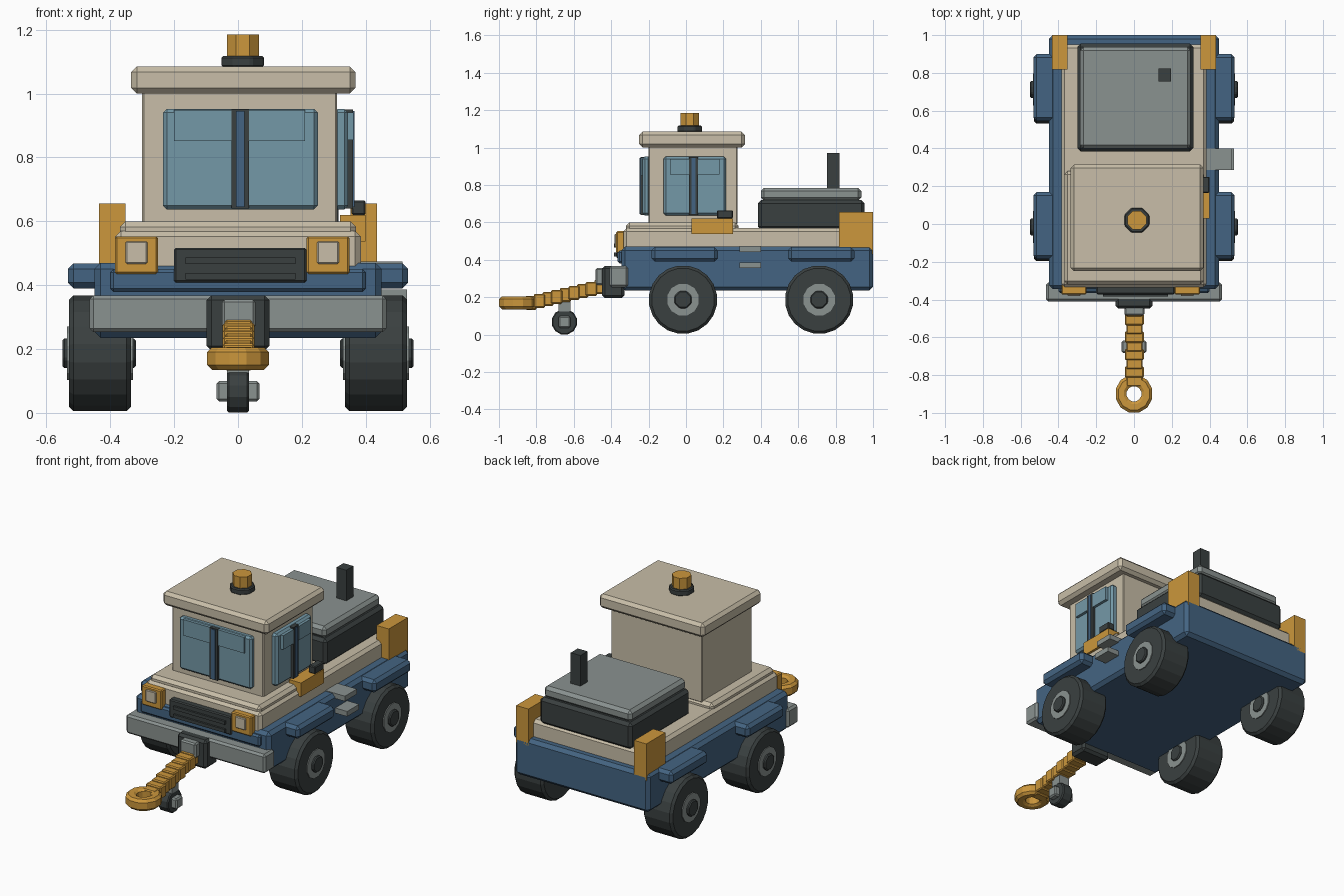
import bpy, bmesh, math
from mathutils import Matrix

cube = bpy.data.objects.get("Cube")
if cube:
    bpy.data.objects.remove(cube, do_unlink=True)


def material(name, rgb):
    lin = [((c / 255 + 0.055) / 1.055) ** 2.4 for c in rgb] + [1.0]
    m = bpy.data.materials.new(name)
    m.use_nodes = True
    m.diffuse_color = lin
    bsdf = m.node_tree.nodes["Principled BSDF"]
    bsdf.inputs["Base Color"].default_value = lin
    bsdf.inputs["Roughness"].default_value = 0.8
    return m


CREAM = material("cream paint", (200, 190, 168))
BLUE = material("blue paint", (68, 100, 130))
BLACK = material("dark rubber", (58, 64, 64))
GREY = material("grey metal", (138, 146, 144))
ORANGE = material("amber orange", (204, 151, 60))
GLASS = material("blue glass", (116, 152, 167))


def finish(name, bm, mat, bevel):
    me = bpy.data.meshes.new(name)
    bm.to_mesh(me)
    bm.free()
    me.materials.append(mat)
    ob = bpy.data.objects.new(name, me)
    bpy.context.collection.objects.link(ob)
    if bevel:
        mod = ob.modifiers.new("chamfer", 'BEVEL')
        mod.width, mod.segments, mod.limit_method = bevel, 1, 'ANGLE'
        mod.angle_limit = math.radians(40)
    return ob


def box(name, x, y, z, mat, bevel=0.0):
    """Box from (min, max) pairs."""
    bm = bmesh.new()
    mid = [(a + b) / 2 for a, b in (x, y, z)]
    size = [b - a for a, b in (x, y, z)]
    bmesh.ops.create_cube(bm, size=1, matrix=Matrix.Translation(mid) @ Matrix.Diagonal(size + [1]))
    return finish(name, bm, mat, bevel)


def drum(name, loc, r, depth, mat, axis='X', sides=20, bevel=0.0):
    """Flat-sided cylinder; r is measured to the flats."""
    bm = bmesh.new()
    turn = Matrix.Rotation(math.pi / 2, 4, 'Y') if axis == 'X' else Matrix.Identity(4)
    m = Matrix.Translation(loc) @ turn @ Matrix.Rotation(math.pi / sides, 4, 'Z')
    rr = r / math.cos(math.pi / sides)
    bmesh.ops.create_cone(bm, cap_ends=True, segments=sides, radius1=rr, radius2=rr, depth=depth, matrix=m)
    return finish(name, bm, mat, bevel)


# Chassis and fenders
box("chassis", (-0.45, 0.45), (-0.345, 1.0), (0.235, 0.47), BLUE, 0.02)
box("front_apron", (-0.40, 0.40), (-0.365, -0.30), (0.38, 0.45), BLUE, 0.01)
for side, sx in (("left", 1), ("right", -1)):
    for end, y in (("front", -0.01), ("rear", 0.72)):
        box(f"{end}_{side}_fender", sorted((sx * 0.36, sx * 0.533)),
            (y - 0.175, y + 0.18), (0.39, 0.468), BLUE, 0.018)

# Body shell
box("body_deck", (-0.385, 0.385), (-0.335, 0.95), (0.44, 0.57), CREAM, 0.018)
box("hood", (-0.37, 0.37), (-0.32, 0.28), (0.55, 0.60), CREAM, 0.018)

# Cab and roof
box("cab", (-0.30, 0.31), (-0.20, 0.275), (0.59, 1.01), CREAM, 0.005)
box("roof", (-0.335, 0.368), (-0.25, 0.315), (1.0, 1.085), CREAM, 0.018)
drum("beacon_base", (0.015, 0.02, 1.10), 0.066, 0.036, BLACK, 'Z', 8, 0.006)
drum("beacon", (0.015, 0.02, 1.15), 0.05, 0.07, ORANGE, 'Z', 8)

# Windshield with centre bar
box("windshield", (-0.235, 0.25), (-0.232, -0.19), (0.637, 0.952), GLASS, 0.012)
box("windshield_bar", (-0.02, 0.034), (-0.244, -0.2), (0.64, 0.95), BLACK)
box("windshield_bar_strip", (-0.006, 0.02), (-0.249, -0.24), (0.645, 0.945), BLUE)
for i, x in enumerate(((-0.20, -0.02), (0.034, 0.21))):
    box(f"windshield_upper_pane_{i}", x, (-0.241, -0.22), (0.852, 0.948), GLASS)

# Side window, left only
box("side_window", (0.30, 0.345), (-0.12, 0.215), (0.637, 0.952), GLASS, 0.012)
box("side_window_bar", (0.31, 0.360), (0.015, 0.065), (0.64, 0.95), BLACK)
box("side_window_bar_strip", (0.355, 0.365), (0.03, 0.05), (0.645, 0.945), BLUE)
for i, y in enumerate(((-0.085, 0.015), (0.065, 0.18))):
    box(f"side_upper_pane_{i}", (0.33, 0.362), y, (0.855, 0.94), GLASS)

# Side marker and steps, left only
box("side_marker", (0.32, 0.40), (0.03, 0.25), (0.537, 0.62), ORANGE)
box("side_marker_handle", (0.355, 0.40), (0.165, 0.25), (0.62, 0.665), BLACK, 0.005)
box("upper_step", (0.38, 0.515), (0.285, 0.40), (0.443, 0.474), GREY)
box("lower_step", (0.43, 0.53), (0.285, 0.40), (0.355, 0.386), GREY)

# Engine cover and exhaust
box("engine_box", (-0.30, 0.315), (0.385, 0.955), (0.56, 0.72), BLACK, 0.018)
box("engine_lid", (-0.285, 0.30), (0.40, 0.937), (0.715, 0.785), GREY, 0.018)
box("exhaust", (0.13, 0.195), (0.755, 0.822), (0.78, 0.97), BLACK)

# Paired details
for side, sx in (("left", 1), ("right", -1)):
    box(f"rear_{side}_lamp", sorted((sx * 0.353, sx * 0.435)), (0.818, 1.0), (0.432, 0.655), ORANGE)
    cx = 0.282 if sx > 0 else -0.318
    box(f"{side}_headlight", (cx - 0.067, cx + 0.067), (-0.373, -0.32), (0.435, 0.553), ORANGE, 0.006)
    box(f"{side}_headlight_lens", (cx - 0.034, cx + 0.034), (-0.382, -0.36), (0.467, 0.537), CREAM, 0.004)

# Grille
box("grille", (-0.20, 0.215), (-0.372, -0.32), (0.408, 0.517), BLACK, 0.006)
for i, z in enumerate((0.428, 0.477)):
    box(f"grille_slat_{i}", (-0.165, 0.18), (-0.384, -0.36), (z - 0.01, z + 0.01), BLACK)

# Bumper and hitch
box("bumper", (-0.465, 0.465), (-0.41, -0.31), (0.253, 0.368), GREY, 0.012)
box("hitch_block", (-0.098, 0.098), (-0.448, -0.33), (0.195, 0.368), BLACK, 0.015)
box("hitch_socket", (-0.05, 0.055), (-0.485, -0.43), (0.265, 0.355), GREY, 0.008)

# Stepped drawbar
steps = 9
for i in range(steps):
    y = -0.46 - 0.37 * i / (steps - 1)
    z = 0.255 - 0.085 * i / (steps - 1)
    w = 0.05 if i % 2 else 0.043
    box(f"drawbar_step_{i}", (0.002 - w, 0.002 + w), (y - 0.03, y + 0.03), (z - 0.037, z + 0.037), ORANGE, 0.006)

# Tow eye: a flat ring swept from a rectangular section
bm = bmesh.new()
section = [(0.04, 0.145), (0.04, 0.195), (0.055, 0.205), (0.085, 0.205),
           (0.1, 0.19), (0.1, 0.15), (0.085, 0.135), (0.055, 0.135)]
n = 12
rings = []
for k in range(n):
    a = 2 * math.pi * (k + 0.5) / n
    rings.append([bm.verts.new((r * math.cos(a), -0.899 + r * 1.03 * math.sin(a), z)) for r, z in section])
for k in range(n):
    p, q = rings[k], rings[(k + 1) % n]
    for j in range(len(section)):
        m = (j + 1) % len(section)
        bm.faces.new((p[j], p[m], q[m], q[j]))
bmesh.ops.recalc_face_normals(bm, faces=bm.faces)
finish("tow_eye", bm, ORANGE, 0)

# Jockey wheel
drum("jockey_wheel", (0, -0.65, 0.068), 0.067, 0.068, BLACK, 'X', 12, 0.006)
box("jockey_axle", (-0.067, 0.067), (-0.682, -0.618), (0.036, 0.10), GREY, 0.008)
box("jockey_bracket", (-0.035, 0.035), (-0.682, -0.618), (0.125, 0.20), GREY)

# Road wheels
for side, sx in (("left", 1), ("right", -1)):
    for end, y in (("front", -0.016), ("rear", 0.712)):
        at = lambda x: (sx * x, y, 0.187)
        drum(f"{end}_{side}_tyre", at(0.432), 0.181, 0.195, BLACK, 'X', 20, 0.014)
        drum(f"{end}_{side}_rim", at(0.432), 0.084, 0.206, GREY, 'X', 12)
        drum(f"{end}_{side}_hub", at(0.435), 0.046, 0.23, BLACK, 'X', 8, 0.006)
